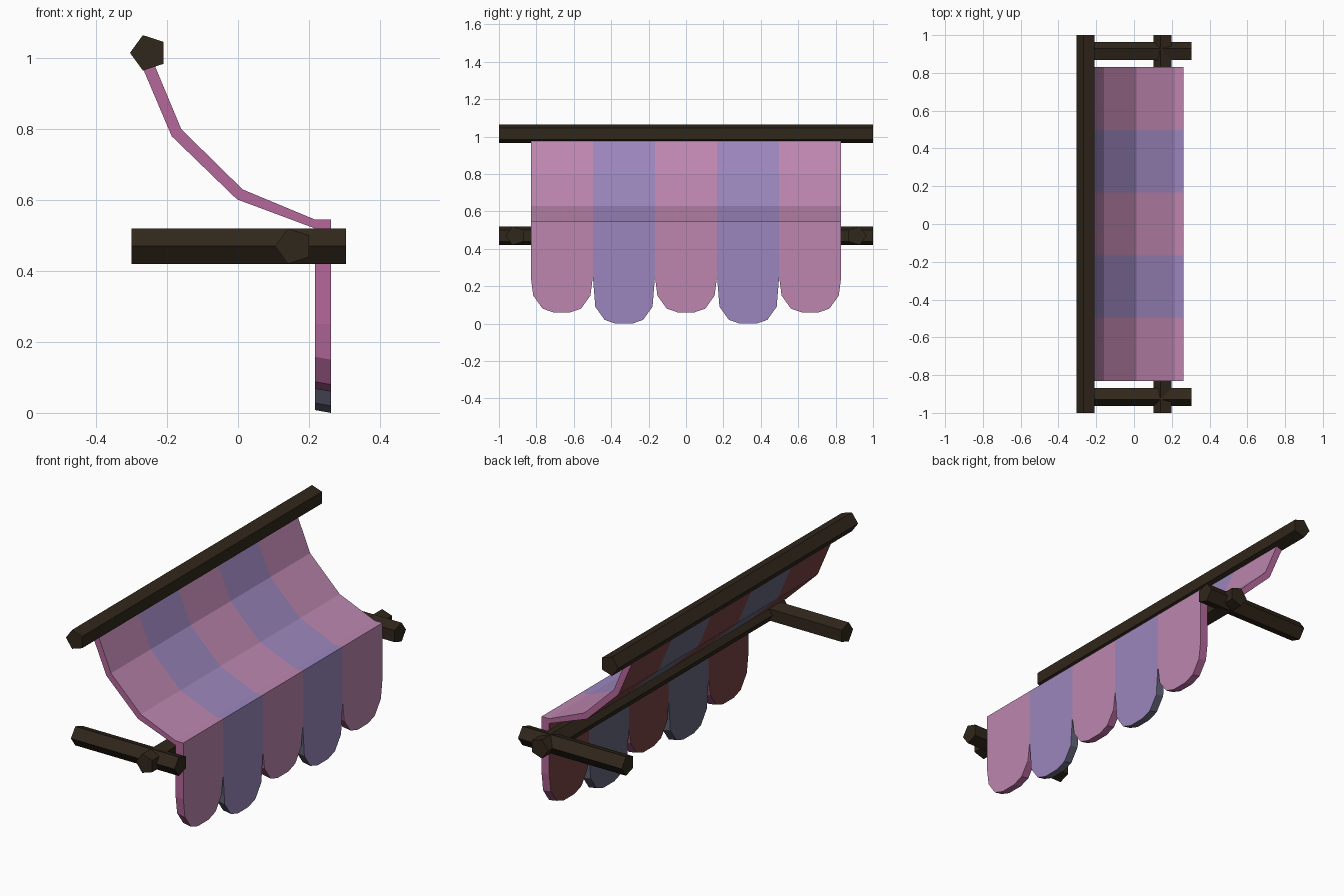
import bpy, bmesh
from math import cos, sin, pi

if "Cube" in bpy.data.objects:
    bpy.data.objects.remove(bpy.data.objects["Cube"])


def material(name, rgb):
    m = bpy.data.materials.new(name)
    m.diffuse_color = (*rgb, 1)
    m.use_nodes = True
    m.node_tree.nodes["Principled BSDF"].inputs["Base Color"].default_value = m.diffuse_color
    return m


WOOD = material("dark_wood", (0.03, 0.02, 0.011))
CLOTH = [material("pink", (0.51, 0.24, 0.43)),
         material("purple", (0.33, 0.24, 0.51)),
         material("pink_edge", (0.46, 0.14, 0.33)),
         material("red_lining", (0.19, 0.055, 0.055)),
         material("slate_lining", (0.127, 0.133, 0.195))]
PINK, PURPLE, EDGE, RED, SLATE = range(5)


def finish(name, bm, mats):
    bmesh.ops.remove_doubles(bm, verts=bm.verts, dist=0.0005)
    bmesh.ops.recalc_face_normals(bm, faces=bm.faces)
    me = bpy.data.meshes.new(name)
    bm.to_mesh(me)
    bm.free()
    for m in mats:
        me.materials.append(m)
    ob = bpy.data.objects.new(name, me)
    bpy.context.collection.objects.link(ob)


def beam(name, axis, centre, start, end, point_angle, r=0.0525):
    """Five-sided beam; centre is (x, z) for a y beam, (y, z) for an x beam."""
    bm = bmesh.new()
    rings = []
    for t in (start, end):
        ring = []
        for i in range(5):
            a = point_angle + i * 2 * pi / 5
            u, z = centre[0] + r * cos(a), centre[1] + r * sin(a)
            ring.append(bm.verts.new((u, t, z) if axis == "y" else (t, u, z)))
        rings.append(ring)
    for ring in rings:
        bm.faces.new(ring)
    for i in range(5):
        j = (i + 1) % 5
        bm.faces.new((rings[0][i], rings[0][j], rings[1][j], rings[1][i]))
    finish(name, bm, [WOOD])


# Wooden frame
beam("top_beam", "y", (-0.252, 1.015), -1, 1, pi)
beam("front_bar", "y", (0.157, 0.47), -1, 1, pi)
for label, s in (("left", -1), ("right", 1)):
    beam("support_arm_" + label, "x", (s * 0.912, 0.47), -0.3, 0.305,
         pi if s < 0 else 0)

# Striped canopy: sagging roof with a scalloped valance
UPPER = [(-0.237, 0.985), (-0.16, 0.80), (0.013, 0.63), (0.217, 0.545), (0.262, 0.545)]
LOWER = [(-0.274, 0.985), (-0.187, 0.78), (-0.003, 0.602), (0.217, 0.52), (0.217, 0.52)]
XF, XB, NOTCH, HALF = 0.262, 0.217, 0.25, 0.83 / 5
bm = bmesh.new()


def face(points, mat):
    unique = list(dict.fromkeys(points))
    if len(unique) > 2:
        bm.faces.new([bm.verts.new(p) for p in unique]).material_index = mat


for s in range(5):
    yc = (s - 2) * 2 * HALF
    y0, y1 = round(yc - HALF, 4), round(yc + HALF, 4)
    odd = s % 2
    outer, inner, hem = (PURPLE, SLATE, SLATE) if odd else (PINK, RED, EDGE)

    # Roof strip, top and lining
    for line, mat in ((UPPER, outer), (LOWER, inner)):
        for (xa, za), (xb, zb) in zip(line, line[1:]):
            face([(xa, y0, za), (xa, y1, za), (xb, y1, zb), (xb, y0, zb)], mat)
    (xa, za), (xb, zb) = UPPER[0], LOWER[0]
    face([(xa, y0, za), (xa, y1, za), (xb, y1, zb), (xb, y0, zb)], EDGE)

    # Valance panel with a rounded lower end
    low = 0.0 if odd else 0.06
    curve = [(-HALF, NOTCH), (-0.153, low + 0.09), (-0.103, low + 0.02), (-0.045, low)]
    curve += [(-y, z) for y, z in reversed(curve)]
    curve = [(round(yc + y, 4), z) for y, z in curve]
    face([(XF, y0, 0.545)] + [(XF, y, z) for y, z in curve] + [(XF, y1, 0.545)], outer)
    lift = [z if z == NOTCH else z + 0.008 for _, z in curve]
    back = [(XB, y, zl) for (y, _), zl in zip(curve, lift)]
    face([(XB, y0, 0.52)] + back + [(XB, y1, 0.52)], inner)
    front = [(XF, y, z) for y, z in curve]
    for i in range(len(curve) - 1):
        face([front[i], front[i + 1], back[i + 1], back[i]], hem)

# Closed side edges of the cloth
for y in (-0.83, 0.83):
    for i in range(len(UPPER) - 1):
        (a, b), (c, d) = UPPER[i:i + 2], LOWER[i:i + 2]
        face([(a[0], y, a[1]), (b[0], y, b[1]), (d[0], y, d[1]), (c[0], y, c[1])], EDGE)
    face([(XF, y, 0.545), (XB, y, 0.52), (XB, y, NOTCH), (XF, y, NOTCH)], EDGE)
finish("striped_canopy", bm, CLOTH)
